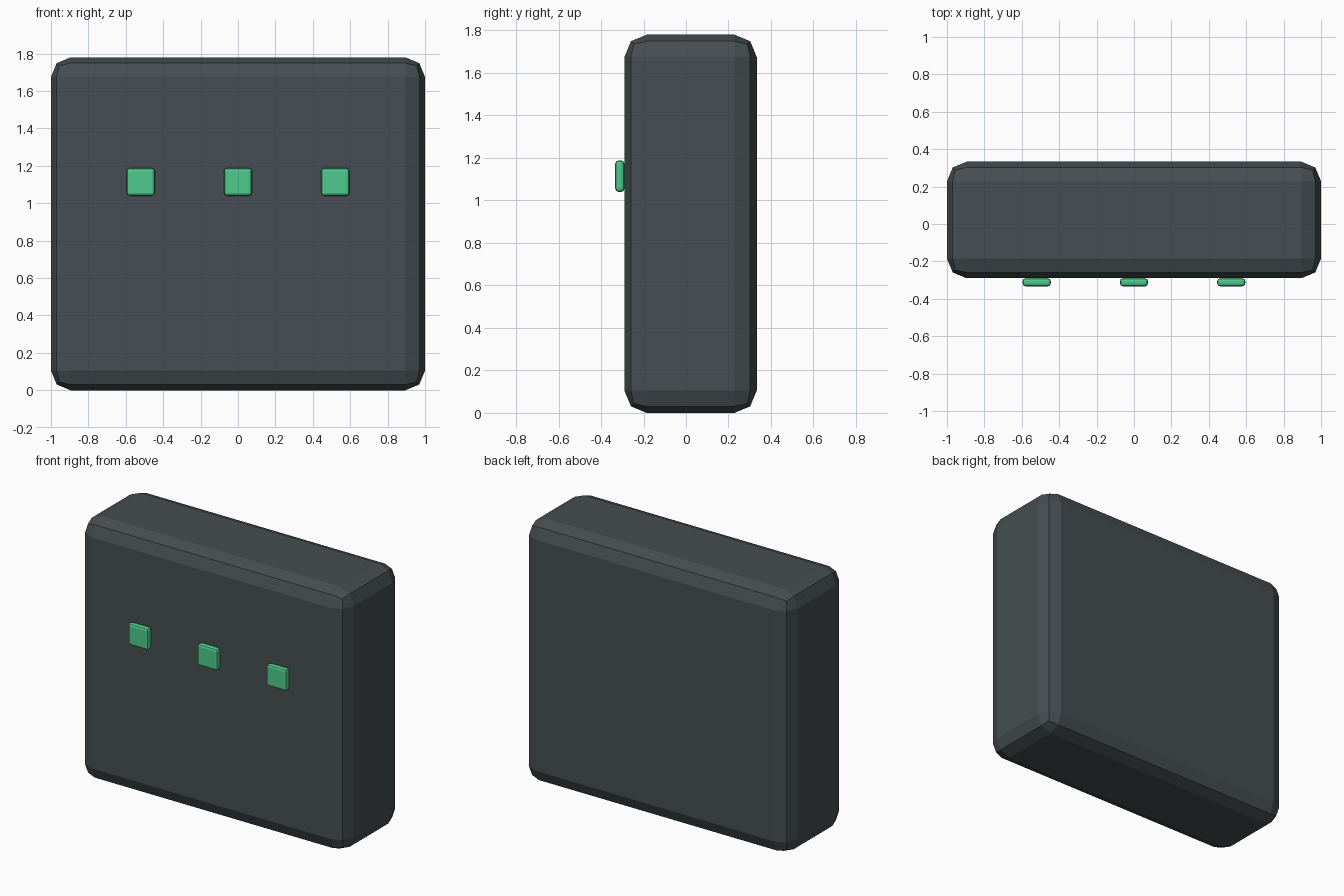
import bpy
import bmesh

cube = bpy.data.objects.get("Cube")
if cube:
    bpy.data.objects.remove(cube, do_unlink=True)


def make_material(name, rgb):
    mat = bpy.data.materials.new(name)
    mat.use_nodes = True
    colour = (*rgb, 1.0)
    mat.diffuse_color = colour
    mat.node_tree.nodes["Principled BSDF"].inputs["Base Color"].default_value = colour
    return mat


def bevelled_box(name, low, high, bevel, mat):
    """Flat-shaded box between two corners with two-step rounded edges."""
    size = [b - a for a, b in zip(low, high)]
    mesh = bpy.data.meshes.new(name)
    bm = bmesh.new()
    bmesh.ops.create_cube(bm, size=1.0)
    bmesh.ops.scale(bm, vec=size, verts=bm.verts)
    bm.to_mesh(mesh)
    bm.free()
    mesh.materials.append(mat)
    obj = bpy.data.objects.new(name, mesh)
    obj.location = [(a + b) / 2 for a, b in zip(low, high)]
    bpy.context.collection.objects.link(obj)
    mod = obj.modifiers.new("rounded_edges", "BEVEL")
    mod.width = bevel
    mod.segments = 2
    mod.limit_method = "NONE"
    return obj


slate = make_material("dark_slate", (0.061, 0.076, 0.082))
green = make_material("light_green", (0.077, 0.6, 0.266))

# Upright case
FRONT = -0.29
bevelled_box("case", (-1, FRONT, 0), (1, 0.333, 1.78), 0.105, slate)

# Row of three indicator lights on the front
for side, x in (("right", -0.52), ("middle", 0), ("left", 0.52)):
    bevelled_box(f"{side}_indicator_light", (x - 0.075, -0.333, 1.04),
                 (x + 0.075, FRONT, 1.188), 0.015, green)
